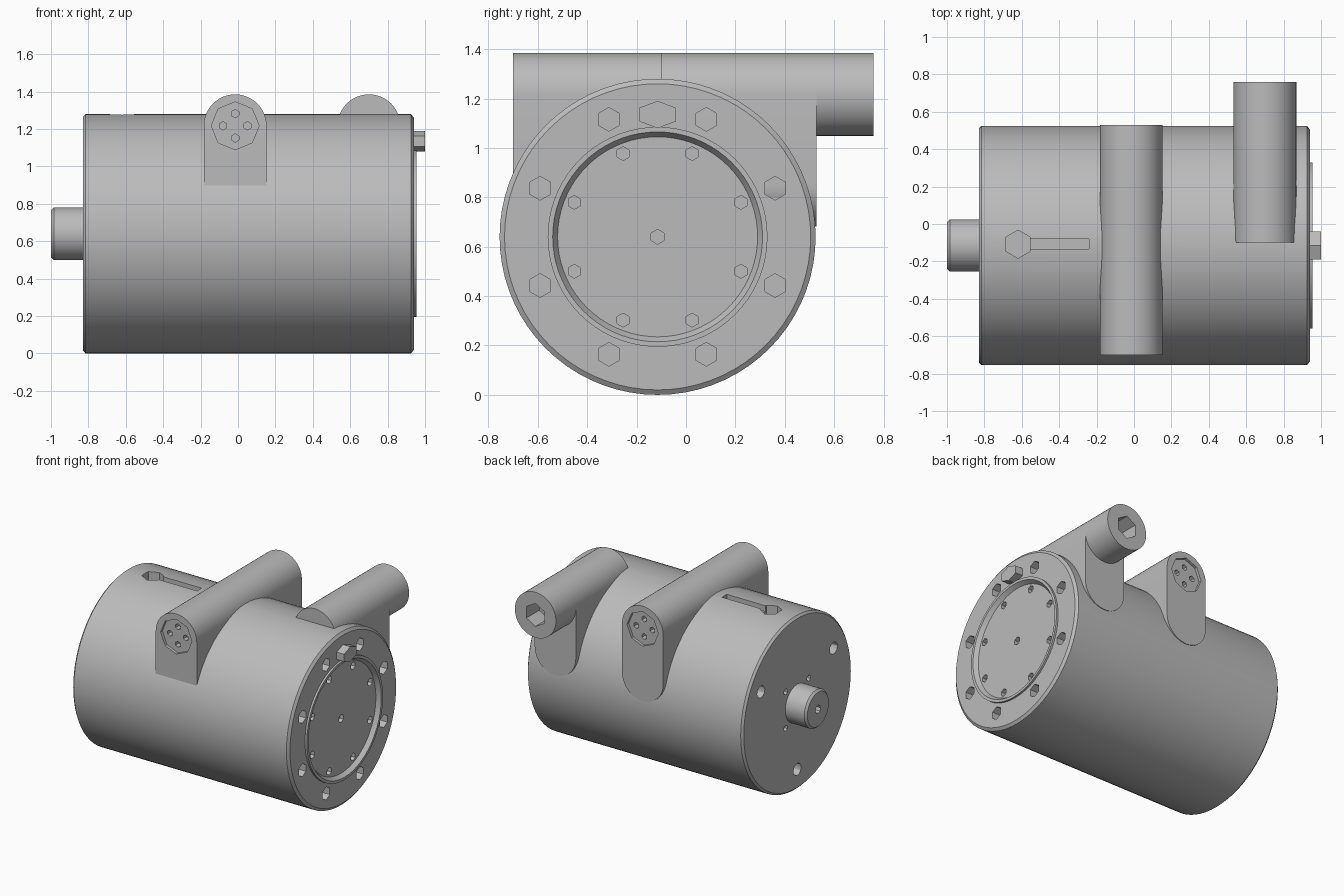
import bpy, bmesh, math
from mathutils import Vector

if "Cube" in bpy.data.objects:
    bpy.data.objects.remove(bpy.data.objects["Cube"])

mat = bpy.data.materials.new("machined_grey")
mat.use_nodes = True
GREY = (0.5, 0.5, 0.5, 1)
mat.diffuse_color = GREY
mat.node_tree.nodes["Principled BSDF"].inputs["Base Color"].default_value = GREY

CY, CZ = -0.115, 0.64           # main axis of the drum, along x
AXES = {"X": Vector((1, 0, 0)), "Y": Vector((0, 1, 0)), "Z": Vector((0, 0, 1))}


def add_object(name, bm):
    bmesh.ops.recalc_face_normals(bm, faces=bm.faces)
    mesh = bpy.data.meshes.new(name)
    bm.to_mesh(mesh)
    bm.free()
    mesh.materials.append(mat)
    ob = bpy.data.objects.new(name, mesh)
    bpy.context.collection.objects.link(ob)
    return ob


def lathe(name, profile, steps=72):
    """Turn (x, radius) points around the drum axis."""
    bm = bmesh.new()
    rings = []
    for x, r in profile:
        rings.append([bm.verts.new((x, CY + r * math.cos(a), CZ + r * math.sin(a)))
                      for a in (math.tau * i / steps for i in range(steps))])
    for a, b in zip(rings, rings[1:]):
        for i in range(steps):
            j = (i + 1) % steps
            bm.faces.new((a[i], a[j], b[j], b[i]))
    bm.faces.new(rings[0])
    bm.faces.new(rings[-1])
    return add_object(name, bm)


def prism(name, centre, radius, length, axis, sides=48):
    bm = bmesh.new()
    bmesh.ops.create_cone(bm, cap_ends=True, segments=sides, radius1=radius,
                          radius2=radius, depth=length)
    bm.transform(AXES[axis].to_track_quat("Z", "Y").to_matrix().to_4x4())
    bmesh.ops.translate(bm, verts=bm.verts, vec=centre)
    return add_object(name, bm)


def saddle(name, x, r, z_low, z_high, y0, y1, steps=24):
    """Round-ended slab, extruded along y."""
    bm = bmesh.new()
    outline = []
    for base, z in ((0, z_high), (math.pi, z_low)):
        for i in range(steps + 1):
            a = base + math.pi * i / steps
            outline.append(bm.verts.new((x + r * math.cos(a), y0, z + r * math.sin(a))))
    face = bm.faces.new(outline)
    new = bmesh.ops.extrude_face_region(bm, geom=[face])["geom"]
    bmesh.ops.translate(bm, vec=(0, y1 - y0, 0),
                        verts=[v for v in new if isinstance(v, bmesh.types.BMVert)])
    return add_object(name, bm)


def box(name, lo, hi):
    bm = bmesh.new()
    bmesh.ops.create_cube(bm, size=1)
    for v in bm.verts:
        v.co = [(l + h) / 2 + c * (h - l) for c, l, h in zip(v.co, lo, hi)]
    return add_object(name, bm)


def cut(target, cutters):
    for c in cutters:
        mod = target.modifiers.new("cut", "BOOLEAN")
        mod.operation, mod.solver, mod.object = "DIFFERENCE", "EXACT", c
        bpy.context.view_layer.objects.active = target
        bpy.ops.object.modifier_apply(modifier=mod.name)
        bpy.data.objects.remove(c)


def bolt_circle(x, radius, count, start, size, depth, sides):
    """Holes bored along x on a circle around the drum axis."""
    angles = (math.radians(start) + math.tau * i / count for i in range(count))
    return [prism("hole", (x, CY + radius * math.cos(a), CZ + radius * math.sin(a)),
                  size, depth, "X", sides) for a in angles]


# Drum with chamfered ends, raised lip and dished end plate
drum = lathe("drum", [(-0.83, 0.625), (-0.815, 0.64), (0.925, 0.64), (0.94, 0.62),
                      (0.94, 0.445), (0.955, 0.445), (0.955, 0.425), (0.925, 0.405)])
cut(drum, bolt_circle(0.94, 0.515, 8, 22.5, 0.048, 0.16, 6)
    + bolt_circle(0.925, 0.365, 8, 22.5, 0.028, 0.06, 6)
    + bolt_circle(0.925, 0, 1, 0, 0.03, 0.06, 6)
    + bolt_circle(-0.83, 0.49, 3, 30, 0.045, 0.2, 12)
    + bolt_circle(-0.83, 0.19, 4, 45, 0.022, 0.06, 6))

# Slot and hexagonal pocket on top of the drum
cut(drum, [box("slot", (-0.6, -0.135, 1.235), (-0.24, -0.08, 1.4)),
           prism("pocket", (-0.62, -0.108, 1.28), 0.075, 0.16, "Z", 6)])

# Drive shaft with centre hole
shaft = lathe("shaft", [(-0.8, 0.14), (-0.985, 0.14), (-1.0, 0.125)], 48)
cut(shaft, bolt_circle(-1.0, 0, 1, 0, 0.03, 0.1, 8))

# Locating stud on the end plate
stud = prism("locating_stud", (0.965, CY, 1.135), 0.085, 0.07, "X", 6)
for v in stud.data.vertices:
    v.co.z = 1.135 + (v.co.z - 1.135) * 0.65

# Cross tube on its saddle, with recessed ends
TX, TZ = -0.015, 1.217
tube = saddle("cross_tube", TX, 0.168, 0.85, TZ, -0.7, 0.528)
for y in (-0.7, 0.528):
    holes = [prism("recess", (TX, y, TZ), 0.128, 0.04, "Y", 8)]
    for i in range(4):
        a = math.tau * i / 4
        holes.append(prism("hole", (TX + 0.065 * math.cos(a), y, TZ + 0.065 * math.sin(a)),
                           0.022, 0.12, "Y", 6))
    cut(tube, holes)

# Outlet pipe on its saddle, with hexagonal bore
PX = 0.7
outlet_saddle = saddle("outlet_saddle", PX, 0.168, 0.85, TZ, -0.1, 0.528)
pipe = prism("outlet_pipe", (PX, 0.63, TZ), 0.168, 0.26, "Y")
cut(pipe, [prism("bore", (PX, 0.76, TZ), 0.085, 0.3, "Y", 6)])

# Smooth shading with crisp edges
for ob in (drum, shaft, stud, tube, outlet_saddle, pipe):
    bpy.ops.object.select_all(action="DESELECT")
    ob.select_set(True)
    bpy.context.view_layer.objects.active = ob
    bpy.ops.object.shade_smooth_by_angle(angle=math.radians(30))
